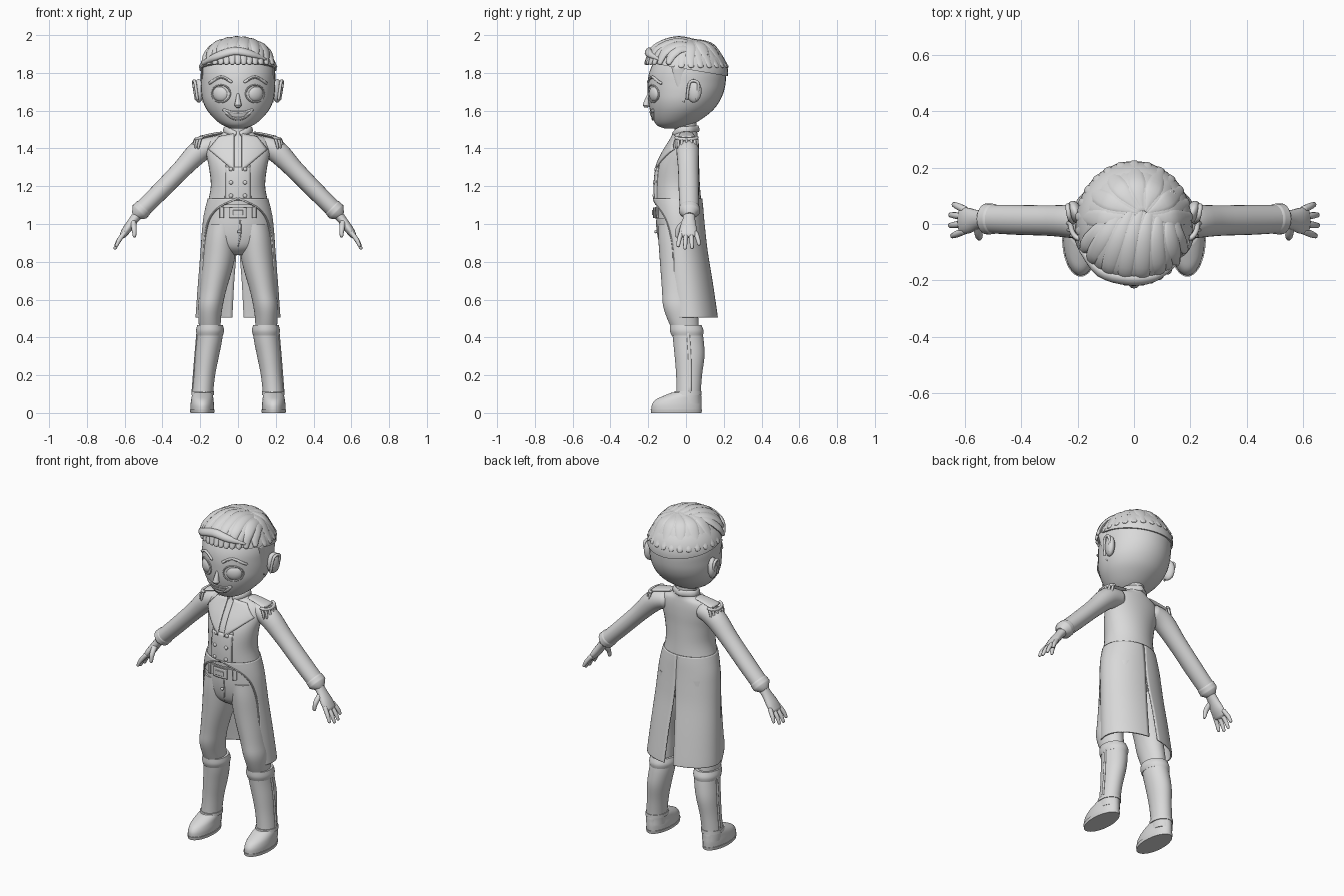
import bpy, bmesh
from math import sin, cos, pi, sqrt, radians, asin
from mathutils import Vector, Matrix

old = bpy.data.objects.get("Cube")
if old:
    bpy.data.objects.remove(old)

grey = bpy.data.materials.new("plain_grey")
grey.use_nodes = True
grey.diffuse_color = (0.7, 0.7, 0.7, 1)
grey.node_tree.nodes["Principled BSDF"].inputs["Base Color"].default_value = (0.7, 0.7, 0.7, 1)
made = []


def finish(name, bm, mirror=False, solid=0):
    bmesh.ops.recalc_face_normals(bm, faces=bm.faces)
    mesh = bpy.data.meshes.new(name)
    bm.to_mesh(mesh)
    bm.free()
    mesh.materials.append(grey)
    ob = bpy.data.objects.new(name, mesh)
    bpy.context.collection.objects.link(ob)
    if solid:
        mod = ob.modifiers.new("thickness", "SOLIDIFY")
        mod.thickness = solid
        mod.offset = 0
    if mirror:
        ob.modifiers.new("mirror", "MIRROR").use_mirror_merge = False
    made.append(ob)
    return ob


def spline(rows, k=4):
    """Resample tuples with a Catmull-Rom curve."""
    out = []
    last = len(rows) - 1
    for i in range(last):
        a, b, c, d = (rows[min(max(j, 0), last)] for j in range(i - 1, i + 3))
        for s in range(k):
            t = s / k
            out.append(tuple(q + t * (r - p) / 2 + t * t * (p - 2.5 * q + 2 * r - w / 2)
                             + t * t * t * (1.5 * (q - r) + (w - p) / 2)
                             for p, q, r, w in zip(a, b, c, d)))
    return out + [tuple(rows[-1])]


def skin(bm, rings, closed=True, caps=True):
    loops = [[bm.verts.new(p) for p in ring] for ring in rings]
    n = len(loops[0])
    for a, b in zip(loops, loops[1:]):
        for i in range(n if closed else n - 1):
            j = (i + 1) % n
            bm.faces.new((a[i], a[j], b[j], b[i]))
    if caps:
        bm.faces.new(loops[0])
        bm.faces.new(loops[-1])


def loft(name, rows, mirror=False, n=36):
    """Stack ellipses given as (z, centre x, half width, front y, back y)."""
    bm = bmesh.new()
    skin(bm, [[(cx + rx * sin(2 * pi * i / n), (f + b) / 2 - (b - f) / 2 * cos(2 * pi * i / n), z)
               for i in range(n)] for z, cx, rx, f, b in rows])
    return finish(name, bm, mirror)


def tube(name, pts, hint=(0, 1, 0), mirror=False, n=12, k=4):
    """Sweep an ellipse along points (x, y, z, width, thickness)."""
    pts = spline(pts, k)
    rings = []
    for i, p in enumerate(pts):
        c = Vector(p[:3])
        t = (Vector(pts[min(i + 1, len(pts) - 1)][:3]) - Vector(pts[max(i - 1, 0)][:3])).normalized()
        up = hint(c) if callable(hint) else Vector(hint)
        s = t.cross(up).normalized()
        u = s.cross(t)
        ring = lambda m, e: [m + s * p[3] * e * cos(2 * pi * j / n) + u * p[4] * e * sin(2 * pi * j / n)
                             for j in range(n)]
        r = min(p[3], p[4])
        if i == 0:
            rings.append(ring(c - t * r * 0.6, 0.5))
        rings.append(ring(c, 1))
    rings.append(ring(c + t * r * 0.6, 0.5))
    bm = bmesh.new()
    skin(bm, rings)
    return finish(name, bm, mirror)


def ball(name, loc, size, mirror=False, turn=0):
    bm = bmesh.new()
    m = Matrix.Translation(loc) @ Matrix.Rotation(turn, 4, "Z") @ Matrix.Diagonal((*size, 1))
    bmesh.ops.create_uvsphere(bm, u_segments=24, v_segments=14, radius=1, matrix=m)
    return finish(name, bm, mirror)


def front(rows, x, z):
    """Front y of a lofted shape at x, z."""
    for a, b in zip(rows, rows[1:]):
        if a[0] <= z <= b[0]:
            t = (z - a[0]) / (b[0] - a[0])
            _, cx, rx, f, k = (p + t * (q - p) for p, q in zip(a, b))
            u = min(abs(x - cx) / rx, 0.98)
            return (f + k) / 2 - (k - f) / 2 * sqrt(1 - u * u)
    return 0


def patch(name, rows, corners, off=0.003, mirror=False, n=10):
    """Thin plate lying on the front of a lofted shape, corners as (x, z)."""
    a, b, c, d = (Vector(p) for p in corners)
    rings = []
    for i in range(n + 1):
        line = [a.lerp(b, j / n).lerp(d.lerp(c, j / n), i / n) for j in range(n + 1)]
        rings.append([(p.x, front(rows, p.x, p.y) - off, p.y) for p in line])
    bm = bmesh.new()
    skin(bm, rings, False, False)
    return finish(name, bm, mirror, 0.008)


def trim(name, rows, pts, w, mirror=False):
    """Raised line lying on the front of a lofted shape, points as (x, z)."""
    return tube(name, [(x, front(rows, x, z), z, w, w) for x, z in spline(pts, 4)],
                (0, 1, 0.01), mirror, 8, 1)


# Head, neck and ears
head = spline([(1.505, 0, .03, -.11, -.02), (1.52, 0, .075, -.15, .02), (1.55, 0, .118, -.172, .075),
               (1.6, 0, .162, -.19, .14), (1.65, 0, .186, -.2, .178), (1.7, 0, .195, -.203, .2),
               (1.75, 0, .197, -.203, .21), (1.8, 0, .197, -.195, .212), (1.85, 0, .187, -.175, .2),
               (1.9, 0, .16, -.145, .17), (1.94, 0, .115, -.1, .12), (1.96, 0, .05, -.04, .05)])
loft("head", head)
loft("neck", [(1.42, 0, .06, -.06, .06), (1.55, 0, .055, -.06, .055)])
ball("ear", (.208, .042, 1.705), (.025, .042, .062), True, -.35)
tube("ear_rim", [(.215, .005, 1.66, .007, .007), (.228, .02, 1.75, .008, .008),
                 (.235, .065, 1.745, .008, .008), (.222, .055, 1.66, .007, .007)], (1, 0, 0), True)

# Face
ball("eye", (.09, -.166, 1.69), (.046, .024, .043), True, .45)
trim("eyelid", head, [(.09 + .049 * cos(a * pi / 6), 1.69 + .046 * sin(a * pi / 6)) for a in range(13)], .004, True)
trim("eyebrow", head, [(.035, 1.752), (.09, 1.778), (.15, 1.745)], .008, True)
tube("nose", [(0, -.196, 1.69, .007, .007), (0, -.207, 1.65, .014, .014), (0, -.211, 1.627, .02, .018)], (0, 1, .3))
trim("upper_lip", head, [(-.075, 1.605), (0, 1.588), (.075, 1.605)], .006)
trim("lower_lip", head, [(-.075, 1.605), (-.04, 1.568), (0, 1.555), (.04, 1.568), (.075, 1.605)], .008)
patch("teeth", head, [(-.06, 1.598), (.06, 1.598), (.03, 1.568), (-.03, 1.568)], .001)

# Hair: a trimmed cap with swept strands laid on it
core = Vector((0, .005, 1.8))
size = Vector((.206, .218, .18))


def on_hair(u, v, lift, w, t):
    p = core + Vector((size.x * u, size.y * v, size.z * sqrt(max(0, 1 - u * u - v * v)))) * (1 + lift)
    return (*p, w, t)


def hair_normal(p):
    d = p - core
    return Vector((d.x / size.x ** 2, d.y / size.y ** 2, d.z / size.z ** 2)).normalized()


bm = bmesh.new()
bmesh.ops.create_uvsphere(bm, u_segments=40, v_segments=28, radius=1,
                          matrix=Matrix.Translation(core) @ Matrix.Diagonal((*size, 1)))
bmesh.ops.bisect_plane(bm, geom=bm.verts[:] + bm.edges[:] + bm.faces[:], plane_co=(0, 0, 1.82),
                       plane_no=(0, .17, 1), clear_inner=True)
bmesh.ops.holes_fill(bm, edges=[e for e in bm.edges if e.is_boundary])
finish("hair_cap", bm)
count = 13
for i in range(count):
    s = 2 * i / (count - 1) - 1
    u, v = .86 * s, -sqrt(.93 - .74 * s * s)
    layer = .02 * (i % 2)
    tube("front_strand", [on_hair(u, v, .03, .014, .01),
                          on_hair(u * .9, v * .75, .035 + layer + .05 * (1 - s * s), .03, .013),
                          on_hair(u * .72 + .08, v * .2, .01 + layer, .03, .013),
                          on_hair(.38 * s + .3, .5, .01, .004, .004)], hair_normal, k=6)
for i in range(15):
    a = radians(-8 + 196 * i / 14)
    layer = .015 * (i % 2)
    tube("back_strand", [on_hair(.15 + .1 * cos(a), .1 + .1 * sin(a), .0, .006, .004),
                         on_hair(.05 + .62 * cos(a), .62 * sin(a), .005 + layer, .034, .009),
                         on_hair(.985 * cos(a), .985 * sin(a), .005, .014, .006)], hair_normal, k=6)
tube("quiff", [(-.185, -.09, 1.85, .012, .012), (-.12, -.17, 1.885, .022, .016), (-.02, -.198, 1.915, .024, .016),
               (.07, -.19, 1.9, .02, .014), (.15, -.14, 1.87, .006, .006)], hair_normal)
tube("sideburn", [(.192, -.042, 1.835, .036, .006), (.188, -.03, 1.74, .022, .006),
                  (.184, -.012, 1.645, .004, .004)], (1, 0, 0), True)

# Coat body
body = spline([(1.1, 0, .163, -.165, .083), (1.2, 0, .144, -.167, .074), (1.3, 0, .154, -.155, .07),
               (1.37, 0, .168, -.125, .07), (1.42, 0, .168, -.095, .068), (1.455, 0, .145, -.073, .064),
               (1.48, 0, .085, -.062, .06), (1.505, 0, .064, -.056, .058)])
loft("coat_body", body)
patch("lapel", body, [(.02, 1.478), (.1, 1.462), (.155, 1.395), (.02, 1.28)], .005, True)
patch("coat_front", body, [(-.066, 1.3), (.066, 1.3), (.066, 1.125), (-.066, 1.125)], .002)
trim("front_seam", body, [(.066, 1.31), (.066, 1.2), (.068, 1.12)], .003, True)
tube("collar", [(.015, -.066, 1.475, .016, .008), (.06, -.035, 1.495, .018, .008),
                (.066, .02, 1.5, .018, .008), (0, .064, 1.505, .018, .008)], lambda p: Vector((p.x, p.y, .01)), True)
for z in (1.29, 1.22, 1.15):
    ball("coat_button", (.037, front(body, .037, z) - .006, z), (.011, .008, .011), True)

# Coat tails: (z, half width, front y, back y, edge angle, half vent)
tails = spline([(1.135, .156, -.171, .082, .03, 0), (1.09, .168, -.17, .087, .62, 0), (1.03, .18, -.165, .092, .98, 0),
                (.95, .188, -.16, .1, 1.16, .002), (.85, .195, -.15, .112, 1.2, .008),
                (.7, .207, -.14, .137, 1.1, .02), (.55, .218, -.13, .16, 1.03, .028),
                (.505, .221, -.128, .166, 1.12, .03)])
rings = []
for z, rx, f, b, start, gap in tails:
    end = pi - asin(max(gap, 0) / rx)
    angles = [start + (end - start) * i / 24 for i in range(25)]
    rings.append([(rx * sin(a), (f + b) / 2 - (b - f) / 2 * cos(a), z) for a in angles])
bm = bmesh.new()
skin(bm, rings, False, False)
finish("coat_tail", bm, True, .008)
tube("coat_edge", [(*r[0], .005, .005) for r in rings], (1, 0, .1), True, 8, 1)

# Trousers and belt
hips = [(.835, 0, .05, -.08, .03), (.87, 0, .13, -.125, .065), (.92, 0, .175, -.145, .08),
        (1, 0, .178, -.156, .085), (1.1, 0, .16, -.156, .08)]
loft("hips", spline(hips))
loft("trouser_leg", spline([(.42, .148, .055, -.065, .07), (.5, .15, .06, -.1, .065), (.57, .146, .066, -.122, .055),
                            (.65, .132, .07, -.127, .055), (.8, .105, .085, -.138, .075),
                            (.92, .093, .087, -.146, .08), (1, .085, .085, -.145, .08)]), True)
belt = [(1.03, 0, .177, -.163, .085), (1.09, 0, .169, -.164, .083)]
loft("belt", belt)
patch("buckle", belt, [(-.045, 1.088), (.045, 1.088), (.045, 1.032), (-.045, 1.032)], .008)
patch("buckle_plate", belt, [(-.025, 1.073), (.025, 1.073), (.025, 1.047), (-.025, 1.047)], .013)
patch("belt_loop", belt, [(.075, 1.089), (.095, 1.089), (.095, 1.031), (.075, 1.031)], .005, True)
trim("fly_seam", hips, [(.012, 1.02), (.014, .95), (0, .88)], .004)
ball("fly_button", (.005, -.16, .96), (.009, .008, .009))

# Boots
loft("boot_shaft", spline([(.05, .188, .054, -.06, .08), (.1, .187, .055, -.052, .078), (.2, .177, .056, -.052, .085),
                           (.3, .164, .063, -.06, .098), (.38, .152, .067, -.068, .094),
                           (.44, .147, .068, -.074, .085)]), True)
loft("boot_cuff", spline([(.41, .149, .069, -.076, .09), (.435, .148, .074, -.085, .093),
                          (.465, .148, .068, -.085, .082)]), True)
loft("shoe", spline([(.018, .189, .062, -.183, .082), (.045, .189, .062, -.18, .083), (.07, .189, .059, -.16, .082),
                     (.09, .188, .056, -.12, .081), (.108, .187, .05, -.075, .078)]), True)
loft("sole", [(0, .189, .063, -.184, .082), (.018, .189, .066, -.187, .085)], True)
loft("ankle_strap", [(.095, .187, .06, -.066, .083), (.115, .186, .059, -.06, .082)], True)
tube("boot_seam", [(.242, .02, .11, .008, .004), (.229, .02, .28, .008, .004), (.215, .01, .44, .008, .004)],
     (1, 0, 0), True)

# Arms and hands
tube("sleeve", [(.12, .008, 1.415, .05, .055), (.2, .009, 1.388, .06, .06), (.3, .012, 1.288, .05, .054),
                (.42, .015, 1.165, .047, .053), (.52, .018, 1.066, .045, .05)], mirror=True, n=24)
tube("cuff", [(.5, .018, 1.086, .049, .054), (.522, .018, 1.064, .05, .055)], mirror=True, n=24)
tube("palm", [(.51, .018, 1.075, .03, .032), (.55, .016, 1.025, .024, .033), (.588, .012, .972, .023, .046),
              (.612, .012, .938, .017, .047)], mirror=True, n=18)
for i, length in enumerate((.85, 1, .97, .75)):
    y = -.024 + .025 * i
    spread = (i - 1.5) * .008
    tube("finger", [(.6, y, .955, .013, .013), (.6 + .033 * length, y + spread, .955 - .045 * length, .012, .012),
                    (.6 + .052 * length, y + spread * 1.5, .955 - .085 * length, .008, .009)], mirror=True)
tube("thumb", [(.555, -.005, 1.01, .016, .016), (.55, -.04, .975, .014, .014),
               (.548, -.05, .935, .009, .009)], (1, 0, 0), True)

# Shoulder boards with fringe
tube("shoulder_board", [(.085, .003, 1.482, .034, .008), (.14, .003, 1.472, .04, .009),
                        (.2, .003, 1.457, .046, .01)], (0, 0, 1), True)
tube("board_rim", [(.19 + .035 * sin(a * pi / 8), .003 - .055 * cos(a * pi / 8), 1.458 - .01 * sin(a * pi / 8), .009, .009)
                   for a in range(9)], (0, 0, 1), True)
for i in range(7):
    a = pi * (i + .5) / 7
    x, y = .19 + .036 * sin(a), .003 - .056 * cos(a)
    tube("fringe", [(x, y, 1.45, .007, .007), (x + .008, y, 1.425, .008, .008), (x + .012, y, 1.4, .005, .005)],
         (0, 1, 0), True, 8, 2)

bpy.ops.object.select_all(action="DESELECT")
for ob in made:
    ob.select_set(True)
bpy.context.view_layer.objects.active = made[0]
bpy.ops.object.shade_smooth_by_angle(angle=radians(45))
